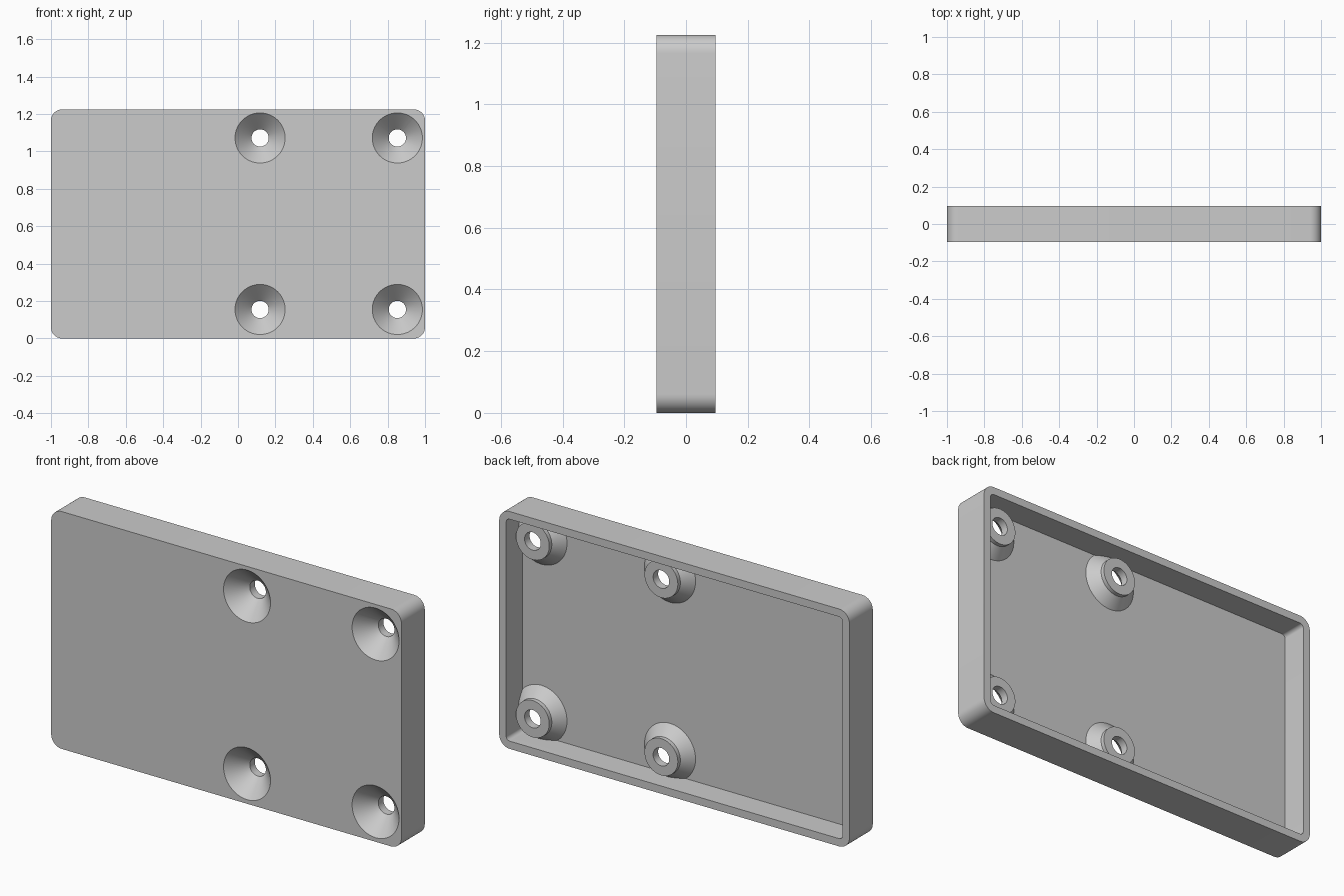
import bpy, bmesh, math

cube = bpy.data.objects.get("Cube")
if cube:
    bpy.data.objects.remove(cube, do_unlink=True)

WIDTH, HEIGHT, DEPTH = 2.0, 1.225, 0.19
FRONT, BACK = -DEPTH / 2, DEPTH / 2
FLOOR = FRONT + 0.057          # inner face of the plate
WALL, CORNER = 0.04, 0.06
HOLE = 0.046
BOSS_END = 0.034

grey = bpy.data.materials.new("light grey")
grey.use_nodes = True
colour = (0.6, 0.6, 0.6, 1)
grey.diffuse_color = colour
grey.node_tree.nodes["Principled BSDF"].inputs["Base Color"].default_value = colour


def loft(name, rings):
    """Closed solid through rings of points with equal counts."""
    bm = bmesh.new()
    loops = [[bm.verts.new(p) for p in ring] for ring in rings]
    n = len(loops[0])
    for a, b in zip(loops, loops[1:]):
        for i in range(n):
            j = (i + 1) % n
            bm.faces.new((a[i], a[j], b[j], b[i]))
    bm.faces.new(loops[0])
    bm.faces.new(loops[-1])
    bmesh.ops.recalc_face_normals(bm, faces=bm.faces[:])
    mesh = bpy.data.meshes.new(name)
    bm.to_mesh(mesh)
    bm.free()
    mesh.materials.append(grey)
    obj = bpy.data.objects.new(name, mesh)
    bpy.context.collection.objects.link(obj)
    return obj


def rounded_block(name, inset, radius, y0, y1, steps=10):
    """Rounded rectangle in the xz plane, extruded along y."""
    hx, hz = WIDTH / 2 - inset - radius, HEIGHT / 2 - inset - radius
    outline = []
    for k, (sx, sz) in enumerate([(1, 1), (-1, 1), (-1, -1), (1, -1)]):
        for i in range(steps + 1):
            a = (k + i / steps) * math.pi / 2
            outline.append((sx * hx + radius * math.cos(a),
                            HEIGHT / 2 + sz * hz + radius * math.sin(a)))
    return loft(name, [[(x, y, z) for x, z in outline] for y in (y0, y1)])


def turned(name, x, z, profile, sides=64):
    """Profile of (y, radius) pairs turned about a y axis."""
    angles = [2 * math.pi * i / sides for i in range(sides)]
    return loft(name, [[(x + r * math.cos(a), y, z + r * math.sin(a)) for a in angles]
                       for y, r in profile])


def combine(target, tool, operation):
    tool.hide_render = True
    mod = target.modifiers.new(operation, "BOOLEAN")
    mod.object, mod.operation, mod.solver = tool, operation, "EXACT"
    bpy.context.view_layer.objects.active = target
    bpy.ops.object.modifier_apply(modifier=mod.name)
    bpy.data.objects.remove(tool, do_unlink=True)


# Shallow tray, open at the back
tray = rounded_block("mounting_tray", 0, CORNER, FRONT, BACK)
combine(tray, rounded_block("cavity", WALL, CORNER - WALL, FLOOR, BACK + 0.1), "DIFFERENCE")

# Screw bosses behind the plate, then countersunk holes through them
spots = [(x, z) for x in (0.118, 0.852) for z in (0.155, 1.072)]
boss = [(FRONT + 0.02, 0.146), (FLOOR, 0.146), (0.013, 0.095), (BOSS_END, 0.095)]
sink = [(FRONT - 0.02, 0.154), (FRONT + 0.088, HOLE), (BACK, HOLE)]
for x, z in spots:
    combine(tray, turned("boss", x, z, boss), "UNION")
for x, z in spots:
    combine(tray, turned("countersink", x, z, sink), "DIFFERENCE")

# Smooth the curved faces, keep the edges crisp
bpy.ops.object.select_all(action="DESELECT")
tray.select_set(True)
bpy.context.view_layer.objects.active = tray
bpy.ops.object.shade_smooth_by_angle(angle=math.radians(30))
